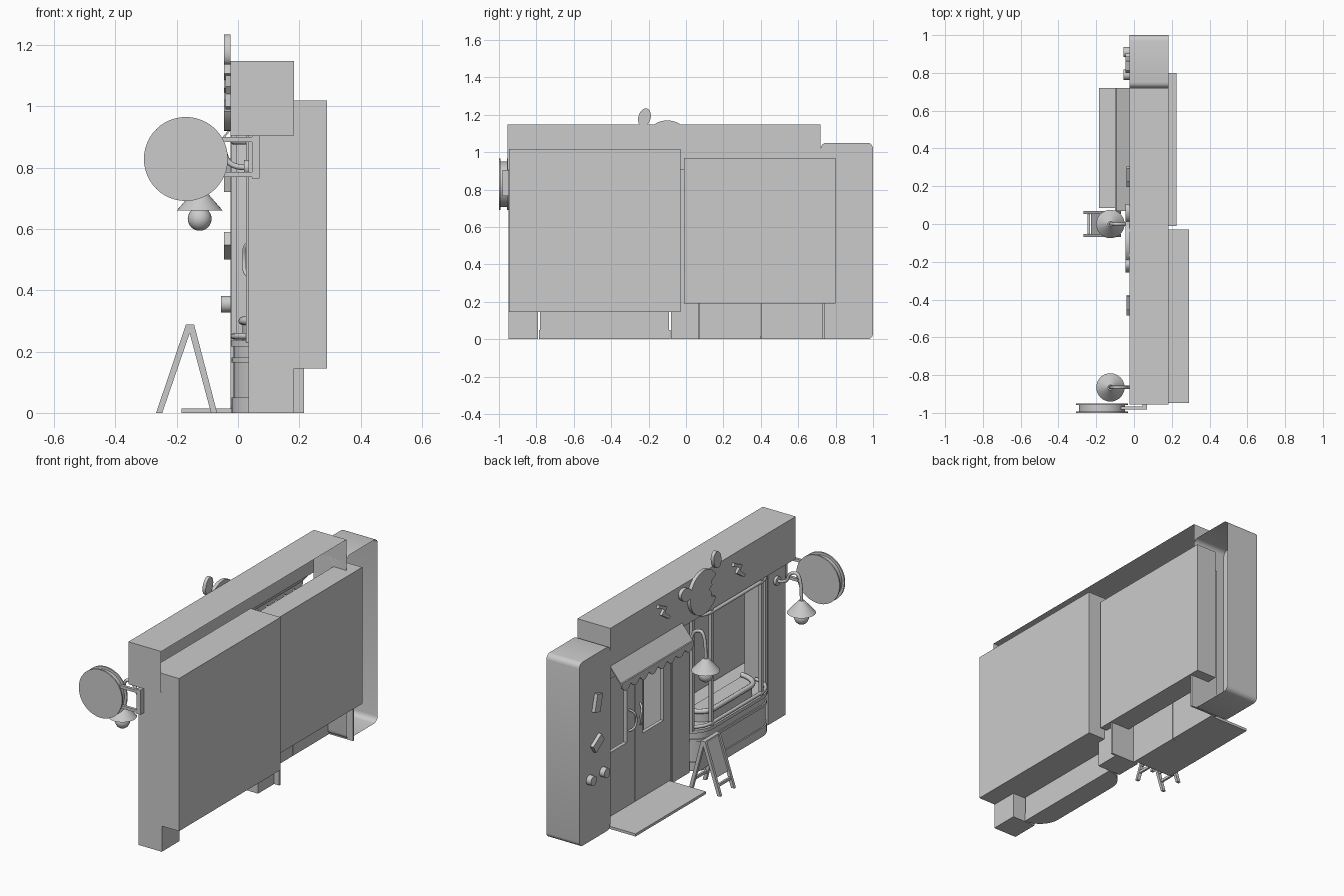
import bpy, bmesh
from math import sin, cos, pi, radians
from mathutils import Vector, Matrix

old = bpy.data.objects.get("Cube")
if old:
    bpy.data.objects.remove(old, do_unlink=True)

grey = bpy.data.materials.new("plain grey")
grey.use_nodes = True
colour = (0.6, 0.6, 0.6, 1)
grey.diffuse_color = colour
grey.node_tree.nodes["Principled BSDF"].inputs["Base Color"].default_value = colour
made = []


def finish(name, bm):
    bmesh.ops.recalc_face_normals(bm, faces=bm.faces)
    mesh = bpy.data.meshes.new(name)
    bm.to_mesh(mesh)
    bm.free()
    ob = bpy.data.objects.new(name, mesh)
    mesh.materials.append(grey)
    bpy.context.collection.objects.link(ob)
    made.append(ob)
    return ob


def box(name, x, y, z, open_dirs=(), round_x=0):
    """Box from ranges; faces pointing along open_dirs are left out."""
    bm = bmesh.new()
    bmesh.ops.create_cube(bm, size=1)
    for v in bm.verts:
        v.co = [r[0] if c < 0 else r[1] for r, c in zip((x, y, z), v.co)]
    bm.normal_update()
    if round_x:
        edges = [e for e in bm.edges if abs(e.verts[0].co.x - e.verts[1].co.x) > 0.01]
        bmesh.ops.bevel(bm, geom=edges, offset=round_x, segments=4, profile=0.5, affect='EDGES')
        bm.normal_update()
    gone = [f for f in bm.faces if any(f.normal.dot(Vector(d)) > 0.9 for d in open_dirs)]
    bmesh.ops.delete(bm, geom=gone, context='FACES')
    return finish(name, bm)


def prism(name, pts, axis, a, b):
    """Extrude a flat outline along an axis from a to b."""
    bm = bmesh.new()
    place = {'x': lambda p: (a, p[0], p[1]),
             'y': lambda p: (p[0], a, p[1]),
             'z': lambda p: (p[0], p[1], a)}[axis]
    face = bm.faces.new([bm.verts.new(place(p)) for p in pts])
    grown = bmesh.ops.extrude_face_region(bm, geom=[face])["geom"]
    shift = Vector([b - a if axis == k else 0 for k in "xyz"])
    bmesh.ops.translate(bm, vec=shift, verts=[v for v in grown if isinstance(v, bmesh.types.BMVert)])
    return finish(name, bm)


def ellipse(cy, cz, ry, rz, tilt=0, n=32):
    out = []
    for i in range(n):
        u, v = ry * cos(2 * pi * i / n), rz * sin(2 * pi * i / n)
        out.append((cy + u * cos(tilt) - v * sin(tilt), cz + u * sin(tilt) + v * cos(tilt)))
    return out


def tube(name, pts, r, kind='POLY'):
    curve = bpy.data.curves.new(name, 'CURVE')
    curve.dimensions = '3D'
    curve.bevel_depth = r
    curve.bevel_resolution = 2
    curve.use_fill_caps = True
    spline = curve.splines.new(kind)
    spline.points.add(len(pts) - 1)
    for p, co in zip(spline.points, pts):
        p.co = (*co, 1)
    if kind == 'NURBS':
        spline.use_endpoint_u = True
        spline.order_u = 3
    curve.materials.append(grey)
    ob = bpy.data.objects.new(name, curve)
    bpy.context.collection.objects.link(ob)


def cone(name, at, r1, r2, depth, turn=None):
    bm = bmesh.new()
    bmesh.ops.create_cone(bm, cap_ends=True, segments=32, radius1=r1, radius2=r2, depth=depth,
                          matrix=Matrix.Translation(at) @ (turn or Matrix()))
    return finish(name, bm)


# Hollow fascia beam and end pillar, open at the back
BACK, DOWN, FRONT = (1, 0, 0), (0, 0, -1), (-1, 0, 0)
box("fascia", (-.025, .183), (-.955, .72), (.905, 1.147), [BACK, DOWN])
box("end_pillar", (-.025, .183), (.72, 1), (0, 1.05), [BACK], .03)

# Wall piers and rooms behind the openings
box("right_pier", (.035, .183), (-.95, -.79), (0, .91))
box("middle_pier", (.035, .183), (-.08, .07), (0, .91))
box("window_room", (.1, .29), (-.947, -.03), (.145, 1.018), [FRONT])
box("door_room", (.1, .226), (-.01, .8), (.19, .97), [FRONT])
for y in (.07, .735):
    box("door_jamb", (.04, .215), (y - .005, y + .005), (0, .9))

# Double door with two tall windows and curved handles
for y0, y1 in ((.07, .14), (.33, .398), (.402, .47), (.66, .735)):
    box("door_stile", (.045, .065), (y0, y1), (0, .9))
for y0, y1 in ((.14, .33), (.47, .66)):
    box("door_panel", (.045, .065), (y0, y1), (0, .38))
    box("door_top_rail", (.045, .065), (y0, y1), (.8, .9))
for s in (-1, 1):
    tube("door_handle", [(.045, .4 + s * .05, .56), (.02, .4 + s * .035, .55), (.02, .4 + s * .015, .5),
                         (.02, .4 + s * .035, .45), (.045, .4 + s * .05, .44)], .006, 'NURBS')
box("ramp", (-.185, .05), (.085, .72), (0, .015))

# Awning with a scalloped valance
prism("awning", [(-.025, .93), (-.095, .845), (-.095, .835), (-.025, .92)], 'y', .07, .72)
edge = [(.72, .85), (.07, .85)]
scallops, width = 8, .65 / 8
for k in range(scallops):
    for i in range(7):
        t = i / 6
        edge.append((.07 + width * (k + t), .825 - .028 * sin(pi * t)))
prism("awning_valance", edge, 'x', -.1, -.092)


# Bay window with rounded corners
def bay(grow=0):
    r, out = .12 + grow, []
    for i in range(9):
        a = pi / 2 * i / 8
        out.append((.105 - r * sin(a), -.21 + r * cos(a)))
    return out + [(x, -.87 - y) for x, y in reversed(out)]


prism("bay_base", bay(), 'z', 0, .22)
prism("bay_foot", bay(.007), 'z', 0, .05)
prism("bay_band", bay(.007), 'z', .165, .18)
prism("bay_sill", bay(.01), 'z', .217, .236)
for z in (.25, .885):
    tube("bay_rail", [(x, y, z) for x, y in bay()], .01)
for x, y in ((-.012, -.21), (-.012, -.66), (.035, -.105), (.035, -.765)):
    box("bay_post", (x - .009, x + .009), (y - .009, y + .009), (.23, .905))
box("display_floor", (.1, .285), (-.94, -.04), (.215, .236))
tube("display_rim", [(x + .03, -.435 + (y + .435) * .75, .3) for x, y in bay()], .014)
prism("display_stand", [(x + .03, -.435 + (y + .435) * .72) for x, y in bay()], 'z', .236, .29)

# Emblem: bitten round head with two ears and two zigzags
head = [p for p in ellipse(-.1, 1.045, .125, .125, n=48) if not (p[0] < -.18 and abs(p[1] - 1.045) < .06)]
bite = [(-.165, 1.085), (-.175, 1.06), (-.145, 1.045), (-.17, 1.02), (-.165, 1.0)]
split = next(i for i, p in enumerate(head) if p[0] < -.1 and p[1] < 1.045)
prism("emblem_head", head[:split] + bite + head[split:], 'x', -.045, -.025)
prism("emblem_ear", ellipse(-.222, 1.185, .033, .05, radians(-15)), 'x', -.045, -.025)
prism("emblem_ear", ellipse(.058, 1.09, .05, .036, radians(25)), 'x', -.045, -.025)
zigzag = [(.05, .05), (-.02, .015), (.0, -.01), (-.05, -.05), (-.035, -.06), (.03, -.015), (.005, .01), (.06, .035)]
for y, z in ((.245, 1.07), (-.435, 1.05)):
    prism("zigzag", [(y + u, z + v) for u, v in zigzag], 'x', -.04, -.025)

# Pillar ornaments
for y, z, tilt, h in ((.85, .775, .25, .05), (.85, .545, 1.0, .045)):
    corners = [(-.025, -h), (.025, -h), (.025, h), (-.025, h)]
    prism("pillar_block", [(y + u * cos(tilt) - v * sin(tilt), z + u * sin(tilt) + v * cos(tilt))
                           for u, v in corners], 'x', -.045, -.025)
for y in (.79, .91):
    prism("pillar_knob", ellipse(y, .355, .027, .027), 'x', -.055, -.025)

# Gooseneck lamps
for y in (0, -.865):
    prism("lamp_mount", ellipse(y, .8, .025, .025), 'x', .02, .036)
    tube("lamp_arm", [(.03, y, .8), (-.03, y, .8), (-.05, y, .87), (-.125, y, .88), (-.125, y, .73)], .009, 'NURBS')
    cone("lamp_shade", (-.125, y, .695), .075, .014, .07)
    bm = bmesh.new()
    bmesh.ops.create_uvsphere(bm, u_segments=24, v_segments=12, radius=.039,
                              matrix=Matrix.Translation((-.125, y, .633)))
    finish("lamp_bulb", bm)

# Round hanging sign on two brackets
for name, r, y0, y1 in (("sign_face", .137, -1, -.992), ("sign_core", .122, -.992, -.957),
                        ("sign_face", .137, -.957, -.949)):
    prism(name, ellipse(-.17, .828, r, r, n=48), 'y', y0, y1)
for z in (.77, .883):
    box("sign_bracket", (-.07, .07), (-.982, -.966), (z, z + .016))
box("sign_fixing", (.045, .07), (-.982, -.945), (.765, .905))

# Folding pavement board
legs = (((-.267, 0), (-.247, 0), (-.148, .288), (-.17, .288)),
        ((-.088, 0), (-.068, 0), (-.143, .288), (-.165, .288)))
for leg in legs:
    for y in (-.07, .054):
        prism("board_leg", leg, 'y', y, y + .016)
prism("board_panel", [(-.227, .09), (-.22, .09), (-.158, .275), (-.165, .275)], 'y', -.055, .055)
prism("board_panel", [(-.106, .09), (-.099, .09), (-.15, .275), (-.157, .275)], 'y', -.055, .055)
for x in (-.24, -.09):
    box("board_rung", (x - .006, x + .006), (-.055, .055), (.045, .06))
box("board_top", (-.168, -.145), (-.07, .07), (.275, .288))

# Smooth the round parts, keep edges sharp
bpy.ops.object.select_all(action='DESELECT')
for ob in made:
    ob.select_set(True)
bpy.context.view_layer.objects.active = made[0]
bpy.ops.object.shade_smooth_by_angle(angle=radians(30))
